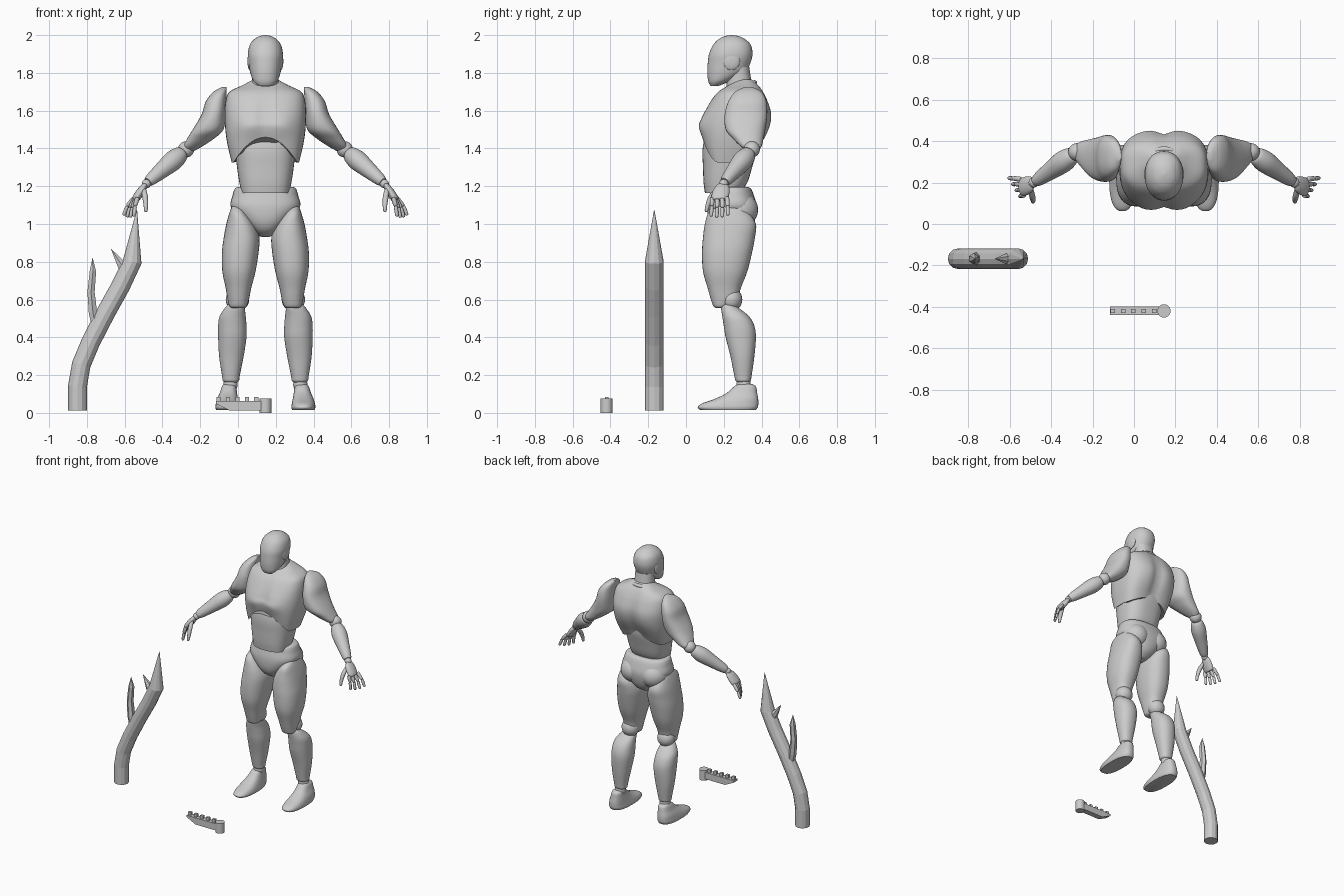
import bpy, bmesh, math
from mathutils import Vector, Matrix

CX = 0.145  # centre line of the figure


def finish(name, bm, smooth=True):
    bmesh.ops.recalc_face_normals(bm, faces=bm.faces)
    me = bpy.data.meshes.new(name)
    bm.to_mesh(me)
    bm.free()
    ob = bpy.data.objects.new(name, me)
    bpy.context.collection.objects.link(ob)
    if smooth:
        bpy.ops.object.select_all(action='DESELECT')
        ob.select_set(True)
        bpy.context.view_layer.objects.active = ob
        bpy.ops.object.shade_smooth_by_angle(angle=math.radians(45))
    return ob


def refine(rows, steps):
    """Catmull-Rom interpolation through rows of numbers."""
    out = []
    for i in range(len(rows) - 1):
        p = [rows[max(0, min(len(rows) - 1, i + k))] for k in (-1, 0, 1, 2)]
        for j in range(steps):
            t = j / steps
            out.append([0.5 * (2 * b + (c - a) * t + (2 * a - 5 * b + 4 * c - d) * t * t
                               + (3 * b - a - 3 * c + d) * t ** 3) for a, b, c, d in zip(*p)])
    return out + [list(rows[-1])]


def skin(name, rings, smooth=True):
    bm = bmesh.new()
    vs = [[bm.verts.new(p) for p in r] for r in rings]
    n = len(vs[0])
    for a, b in zip(vs, vs[1:]):
        for i in range(n):
            bm.faces.new((a[i], a[(i + 1) % n], b[(i + 1) % n], b[i]))
    bm.faces.new(vs[0])
    bm.faces.new(vs[-1])
    return finish(name, bm, smooth)


def loft(name, rows, s=1, power=2.2, n=40, deform=None):
    """Rows of (z, x0, x1, y0, y1): stacked level outlines, x from the centre line."""
    rings = []
    for z, x0, x1, y0, y1 in refine(rows, 5):
        ring = []
        for i in range(n):
            c, d = math.cos(math.tau * i / n), math.sin(math.tau * i / n)
            x = (x0 + x1) / 2 + (x1 - x0) / 2 * math.copysign(abs(c) ** (2 / power), c)
            y = (y0 + y1) / 2 + (y1 - y0) / 2 * math.copysign(abs(d) ** (2 / power), d)
            p = (x, y, z)
            if deform:
                p = deform(*p)
            ring.append((CX + s * p[0], p[1], p[2]))
        rings.append(ring)
    return skin(name, rings)


def tube(name, rows, flat=1, n=16, steps=4, smooth=True):
    """Rows of (x, y, z, radius) swept along their path."""
    rows = refine(rows, steps) if steps > 1 else rows
    pts = [Vector(r[:3]) for r in rows]
    rings = []
    for i, p in enumerate(pts):
        t = (pts[min(i + 1, len(pts) - 1)] - pts[max(i - 1, 0)]).normalized()
        a = (Vector((0, 1, 0)) - t * t.y).normalized()
        b = t.cross(a)
        r = max(rows[i][3], 0.0005)
        rings.append([p + r * (a * math.cos(math.tau * k / n) + b * flat * math.sin(math.tau * k / n))
                      for k in range(n)])
    return skin(name, rings, smooth)


def ball(name, loc, size):
    bm = bmesh.new()
    bmesh.ops.create_uvsphere(bm, u_segments=24, v_segments=14, radius=1,
                              matrix=Matrix.Translation(loc) @ Matrix.Diagonal((*size, 1)))
    return finish(name, bm)


def sym(rows):
    return [(z, -w, w, y0, y1) for z, w, y0, y1 in rows]


# Head, ear discs, neck and collar
loft("head", sym([(1.73, .035, .13, .17), (1.755, .062, .118, .23), (1.80, .08, .113, .31),
                  (1.85, .088, .115, .34), (1.90, .093, .122, .352), (1.95, .082, .145, .342),
                  (1.98, .057, .175, .31), (1.994, .032, .205, .28), (2.0, .006, .235, .247)]))
loft("neck", sym([(1.64, .09, .2, .38), (1.74, .072, .215, .35), (1.83, .068, .22, .335)]))
bpy.ops.mesh.primitive_torus_add(location=(CX, .285, 1.72), rotation=(.36, 0, 0), major_radius=.083,
                                 minor_radius=.013, major_segments=40, minor_segments=10)
bpy.context.object.name = "neck_collar"
bpy.ops.object.shade_smooth()


def chest_shape(x, y, z):
    g = lambda v, w: math.exp(-(v / w) ** 2)
    front = y < .26
    if z < 1.55:  # arched rib edge, higher in front than behind
        arch = max(0, 1 - (abs(x) / .17) ** 2)
        low = 1.325 + (.135 if front else .06) * arch * min(1, abs(y - .26) / .13)
        z = 1.55 - (1.55 - z) * (1.55 - low) / .22
    if front:  # pectorals
        y -= .014 * g(abs(x) - .09, .07) * g(z - 1.53, .06)
        y += .012 * g(x, .025) * g(z - 1.58, .1)
    else:  # spine groove
        y -= .025 * g(x, .04) * g(z - 1.52, .16)
    return x, y, z


# Torso
loft("chest", sym([(1.765, .065, .27, .35), (1.735, .12, .225, .385), (1.70, .19, .17, .41),
                   (1.65, .21, .13, .435), (1.58, .215, .095, .455), (1.50, .212, .078, .445),
                   (1.42, .20, .08, .415), (1.33, .178, .09, .37)]), power=2.7, n=64, deform=chest_shape)
loft("abdomen", sym([(1.50, .16, .11, .37), (1.40, .16, .088, .375), (1.30, .15, .09, .35),
                     (1.22, .138, .093, .325), (1.165, .126, .10, .29)]), power=2.6)
loft("waist_joint", sym([(1.22, .12, .13, .31), (1.12, .13, .14, .32)]))
loft("pelvis", sym([(1.195, .15, .15, .33), (1.185, .163, .135, .345), (1.15, .174, .125, .36),
                    (1.09, .183, .113, .375), (1.02, .125, .117, .365), (.97, .075, .14, .34),
                    (.94, .04, .18, .3), (.932, .02, .2, .28)]), power=2.4)

for s, side in ((1, "left"), (-1, "right")):
    def at(x, *r):
        return (CX + s * x, *r)

    # Head and hip details
    ball(side + "_ear_disc", at(.082, .24, 1.862), (.013, .045, .048))
    ball(side + "_buttock", at(.083, .28, 1.075), (.095, .102, .095))

    # Legs
    loft(side + "_thigh", [(1.10, .13, .175, .18, .27), (1.06, .10, .19, .12, .33),
                           (1.00, .055, .207, .10, .37), (.93, .032, .22, .09, .365),
                           (.85, .036, .23, .085, .35), (.75, .052, .228, .09, .325),
                           (.66, .075, .21, .115, .29), (.60, .087, .20, .132, .275),
                           (.565, .10, .19, .145, .23), (.555, .115, .175, .16, .21)], s, 2.3)
    ball(side + "_knee_joint", at(.148, .24, .6), (.062, .058, .062))
    loft(side + "_shin", [(.575, .12, .195, .19, .25), (.555, .11, .215, .186, .28),
                          (.51, .104, .243, .192, .335), (.46, .10, .25, .2, .362),
                          (.40, .10, .25, .21, .37), (.30, .115, .245, .235, .362),
                          (.20, .135, .23, .255, .348), (.17, .14, .225, .262, .342),
                          (.16, .155, .21, .275, .33)], s)
    ball(side + "_ankle_joint", at(.185, .305, .15), (.038, .038, .042))
    loft(side + "_foot", [(.015, .142, .26, .075, .37), (.03, .137, .265, .062, .38),
                          (.05, .14, .262, .085, .383), (.075, .145, .255, .155, .382),
                          (.105, .15, .242, .215, .377), (.14, .155, .23, .255, .37),
                          (.152, .165, .22, .275, .35)], s, 2.5)

    # Arms
    loft(side + "_upper_arm", [(1.725, .205, .23, .31, .35), (1.70, .205, .275, .26, .40),
                               (1.65, .208, .315, .225, .425), (1.58, .212, .338, .205, .43),
                               (1.50, .222, .385, .21, .42), (1.45, .275, .415, .25, .41),
                               (1.41, .335, .435, .29, .4), (1.385, .38, .425, .325, .38)], s, 2.3)
    ball(side + "_elbow_joint", at(.42, .348, 1.395), (.043, .043, .043))
    a, b = Vector((.43, .342, 1.385)), Vector((.622, .205, 1.222))
    tube(side + "_forearm", [at(*a.lerp(b, t)[0:3], r) for t, r in
                             ((.04, .028), (.1, .043), (.3, .053), (.6, .044), (.9, .033), (1, .025))], n=28)
    ball(side + "_wrist_joint", at(.63, .2, 1.213), (.024, .024, .024))
    tube(side + "_palm", [at(.632, .198, 1.215, .018), at(.643, .195, 1.197, .036),
                          at(.665, .185, 1.165, .045), at(.685, .178, 1.135, .043),
                          at(.69, .177, 1.127, .03)], flat=.48, n=20)
    for i in range(4):
        y, f, k = .139 + .026 * i, .018 * i, .008 * (i in (1, 2))
        path = [Vector((.677 + .3 * f, y, 1.14)), Vector((.69 + .75 * f, y - .002 + .1 * f, 1.095 - k)),
                Vector((.697 + f, y - .006 + .2 * f, 1.04 - k + .1 * f))]
        for j, (p, q) in enumerate(zip(path, path[1:])):
            tube(f"{side}_finger_{i + 1}_segment_{j + 1}",
                 [at(*p.lerp(q, t), r - .002 * j) for t, r in
                  ((0, .007), (.12, .012), (.85, .011), (1, .006))], n=12)
    tube(side + "_thumb", [at(.645, .17, 1.185, .012), at(.637, .135, 1.145, .015),
                           at(.633, .115, 1.1, .012), at(.633, .108, 1.07, .009),
                           at(.633, .107, 1.063, .003)], n=12)

# Forked branch with sharpened tips
BY = -.168
tube("branch_trunk", [(x, BY, z, r) for x, z, r in
                      ((-.85, .012, .05), (-.85, .14, .05), (-.83, .255, .05), (-.78, .375, .05),
                       (-.70, .53, .05), (-.622, .67, .05), (-.56, .80, .05), (-.535, 1.075, .001))],
     n=12, steps=1, smooth=False)
tube("branch_fork", [(-.745, BY, .43, .03), (-.768, BY, .53, .03), (-.778, BY, .64, .026),
                     (-.768, BY, .75, .023), (-.77, BY, .82, .001)], flat=.85, n=6, steps=1, smooth=False)
tube("branch_twig", [(-.59, BY, .745, .032), (-.62, BY, .79, .025), (-.672, BY, .868, .001)],
     n=6, steps=1, smooth=False)

# Small toothed tool: wedge blade, round handle end and square teeth
KY = -.42
outline = [(-.117, .062), (-.117, .048), (-.045, .012), (.13, .012), (.13, .062)]
skin("tool_blade", [[(x, KY + dy, z) for x, z in outline] for dy in (-.021, .021)], False)
bm = bmesh.new()
bmesh.ops.create_cone(bm, cap_ends=True, segments=24, radius1=.032, radius2=.032, depth=.075,
                      matrix=Matrix.Translation((.145, KY, .0375)))
finish("tool_end", bm)
for i in range(5):
    bm = bmesh.new()
    bmesh.ops.create_cube(bm, size=1, matrix=Matrix.Translation((-.103 + .05 * i, KY, .071))
                          @ Matrix.Diagonal((.022, .018, .028, 1)))
    finish(f"tool_tooth_{i + 1}", bm, False)
